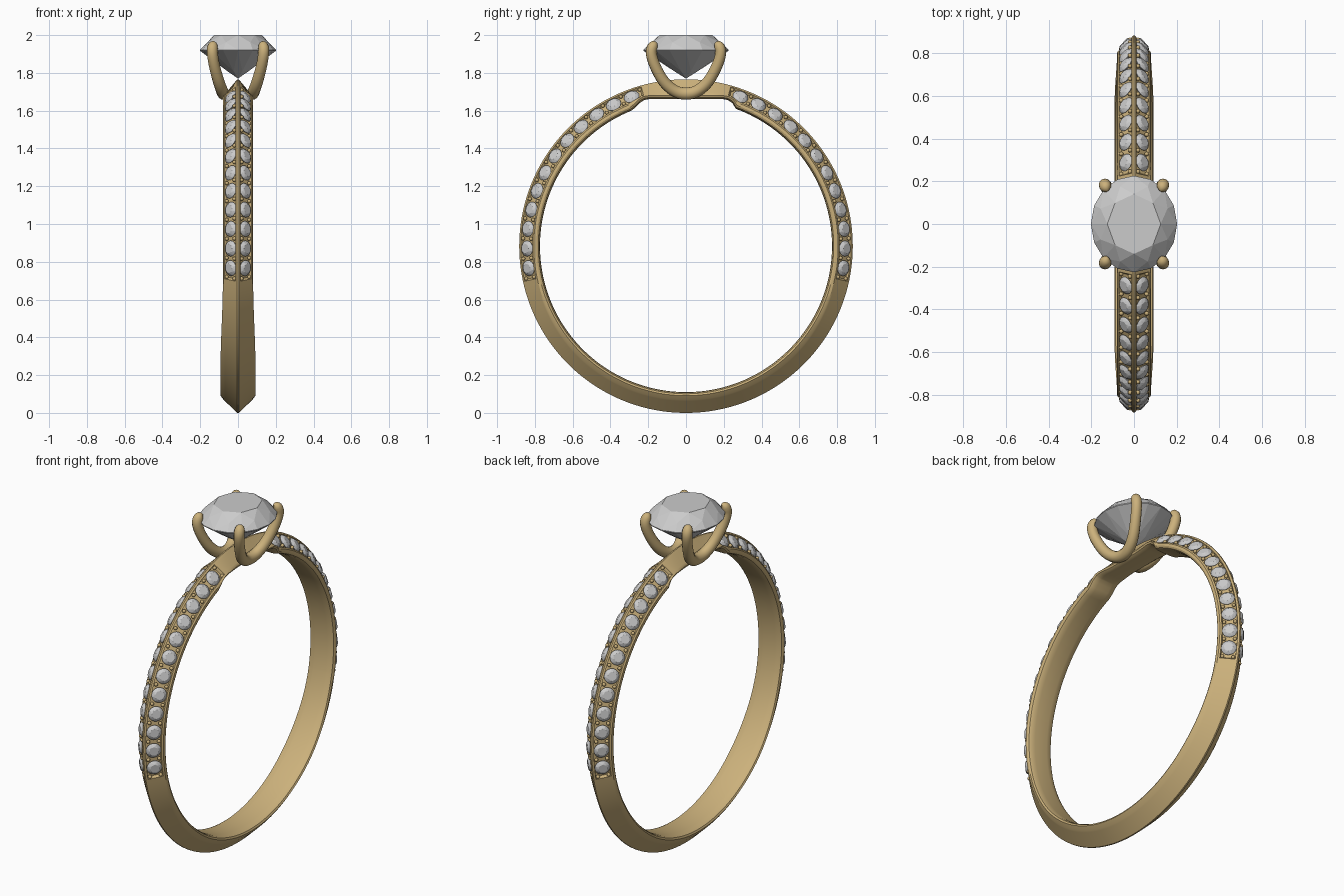
import bpy, bmesh
from math import sin, cos, pi, radians, degrees, asin, sqrt
from mathutils import Vector, Matrix

if "Cube" in bpy.data.objects:
    bpy.data.objects.remove(bpy.data.objects["Cube"])

CZ, RIDGE = 0.883, 0.883
CH_LO, CH_HI, N_STONES = -12.0, 74.0, 12
gold = bpy.data.materials.new("gold")
gold.diffuse_color = (0.6, 0.44, 0.2, 1)
gold.use_nodes = True
gold.node_tree.nodes["Principled BSDF"].inputs["Base Color"].default_value = gold.diffuse_color


def finish(bm, name, mat=None, angle=None):
    bmesh.ops.recalc_face_normals(bm, faces=bm.faces)
    me = bpy.data.meshes.new(name)
    bm.to_mesh(me)
    bm.free()
    ob = bpy.data.objects.new(name, me)
    bpy.context.collection.objects.link(ob)
    if mat:
        me.materials.append(mat)
    if angle:
        smooth(ob, angle)
    return ob


def smooth(ob, angle):
    bpy.ops.object.select_all(action='DESELECT')
    ob.select_set(True)
    bpy.context.view_layer.objects.active = ob
    bpy.ops.object.shade_smooth_by_angle(angle=radians(angle))


def step(v, a, b):
    t = min(1, max(0, (v - a) / (b - a)))
    return t * t * (3 - 2 * t)


# Band: knife-edge section swept round, with recessed channels for the stones
def section(a):
    el = degrees(asin(max(-1, min(1, sin(a)))))
    inner = 0.773
    if el > 70:
        inner = 0.773 + step(el, 68, 76) * (0.778 / sin(a) - 0.773)
    low = 1 - step(el, -50, -12)
    w = 0.08 + 0.012 * low - 0.012 * step(el, 74, 84)
    rise = max(0, inner - 0.773)
    s = Vector((w - 0.002 - 0.014 * low, 0.806 + 0.008 * low + rise * 0.5))
    r = Vector((0.004, RIDGE))
    n = Vector((r.y - s.y, s.x - r.x)).normalized()
    depth = 0.014 if CH_LO < el < CH_HI else 0.0
    at = lambda t, d: s.lerp(r, t) - n * d
    half = [Vector((w * .5, inner)), Vector((w * .8, inner + .003)),
            Vector((w * .94, inner + .009)), Vector((w, inner + .019)),
            s, at(.1, 0), at(.13, depth), at(.86, depth), at(.89, 0), r]
    return half + [Vector((-p.x, p.y)) for p in reversed(half)]


angles = {i * 2.0 for i in range(180)}
for e in (CH_LO, CH_HI):
    for d in (-0.3, 0.3):
        angles |= {(e + d) % 360, (180 - e - d) % 360}
angles -= {(e) % 360 for e in (CH_LO, CH_HI, 180 - CH_LO, 180 - CH_HI)}
bm = bmesh.new()
rings = []
for deg in sorted(angles):
    a = radians(deg)
    rings.append([bm.verts.new((p.x, p.y * cos(a), CZ + p.y * sin(a))) for p in section(a)])
for A, B in zip(rings, rings[1:] + rings[:1]):
    for i in range(len(A)):
        j = (i + 1) % len(A)
        bm.faces.new((A[i], A[j], B[j], B[i]))
finish(bm, "band", gold, 30)


# Brilliant cut as a convex hull of facet rings (girdle at z=0, radius 1)
def brilliant(bm, mat, crown, pavilion, table=0.6):
    def ring(n, r, z, off=0):
        return [bm.verts.new(mat @ Vector((r * cos(2 * pi * (i + off) / n),
                r * sin(2 * pi * (i + off) / n), z))) for i in range(n)]
    vs = ring(8, table, crown) + ring(8, .84, crown * .52, .5)
    vs += ring(16, 1, 0.012) + ring(16, 1, -0.012)
    vs += ring(8, .3, -pavilion * .74, .5) + [bm.verts.new(mat @ Vector((0, 0, -pavilion)))]
    bmesh.ops.convex_hull(bm, input=vs)


bm = bmesh.new()
brilliant(bm, Matrix.Translation((0, 0, 1.92)) @ Matrix.Diagonal((.202, .226, .2, 1)), .4, .75, .62)
finish(bm, "centre_stone")

# Pave stones and holding beads on both slopes of both shoulders
stones, beads = bmesh.new(), bmesh.new()
S, R = Vector((.078, .806)), Vector((.004, RIDGE))
slope = (R - S).normalized()
normal = Vector((-slope.x, slope.y)).yx
pitch = (CH_HI - CH_LO - 1) / N_STONES


def place(p, a, sx, sy):
    return Vector((sx * p.x, sy * p.y * cos(a), CZ + p.y * sin(a)))


def direction(d, a, sx, sy):
    return Vector((sx * d.x, sy * d.y * cos(a), d.y * sin(a)))


for sx in (1, -1):
    for sy in (1, -1):
        for i in range(N_STONES + 1):
            edge = radians(CH_LO + .5 + pitch * i)
            for t in (.22, .77):
                p = S.lerp(R, t) - normal * .003
                bmesh.ops.create_icosphere(beads, subdivisions=2, radius=.0105,
                    matrix=Matrix.Translation(place(p, edge, sx, sy)))
            if i == N_STONES:
                continue
            a = edge + radians(pitch / 2)
            z = direction(normal, a, sx, sy)
            x = direction(slope, a, sx, sy)
            rot = Matrix((x, z.cross(x), z)).transposed().to_4x4()
            c = place(S.lerp(R, .495) - normal * .004, a, sx, sy)
            brilliant(stones, Matrix.Translation(c) @ rot @ Matrix.Scale(.042, 4), .36, .7)
finish(stones, "pave_stones")
finish(beads, "pave_beads", gold, 60)

# Claws: each side is one U-shaped wire carrying two prongs
arm = [(.122, .155, 1.953, .25), (.128, .163, 1.952, .8), (.136, .18, 1.937, 1),
       (.136, .186, 1.90, 1), (.124, .163, 1.83, 1), (.1, .115, 1.745, 1.05), (.082, .055, 1.698, 1.1)]
path = [(x, -y, z, r) for x, y, z, r in arm] + [(.076, 0, 1.688, 1.15)] + arm[::-1]
for sx, name in ((1, "right_claws"), (-1, "left_claws")):
    cu = bpy.data.curves.new(name, 'CURVE')
    cu.dimensions = '3D'
    cu.bevel_depth, cu.bevel_resolution, cu.use_fill_caps = .029, 4, True
    sp = cu.splines.new('NURBS')
    sp.points.add(len(path) - 1)
    for pt, (x, y, z, r) in zip(sp.points, path):
        pt.co, pt.radius = (sx * x, y, z, 1), r
    sp.use_endpoint_u, sp.order_u, sp.resolution_u = True, 3, 6
    ob = bpy.data.objects.new(name, cu)
    bpy.context.collection.objects.link(ob)
    cu.materials.append(gold)
    bpy.ops.object.select_all(action='DESELECT')
    ob.select_set(True)
    bpy.context.view_layer.objects.active = ob
    bpy.ops.object.convert(target='MESH')
    smooth(bpy.context.object, 50)
